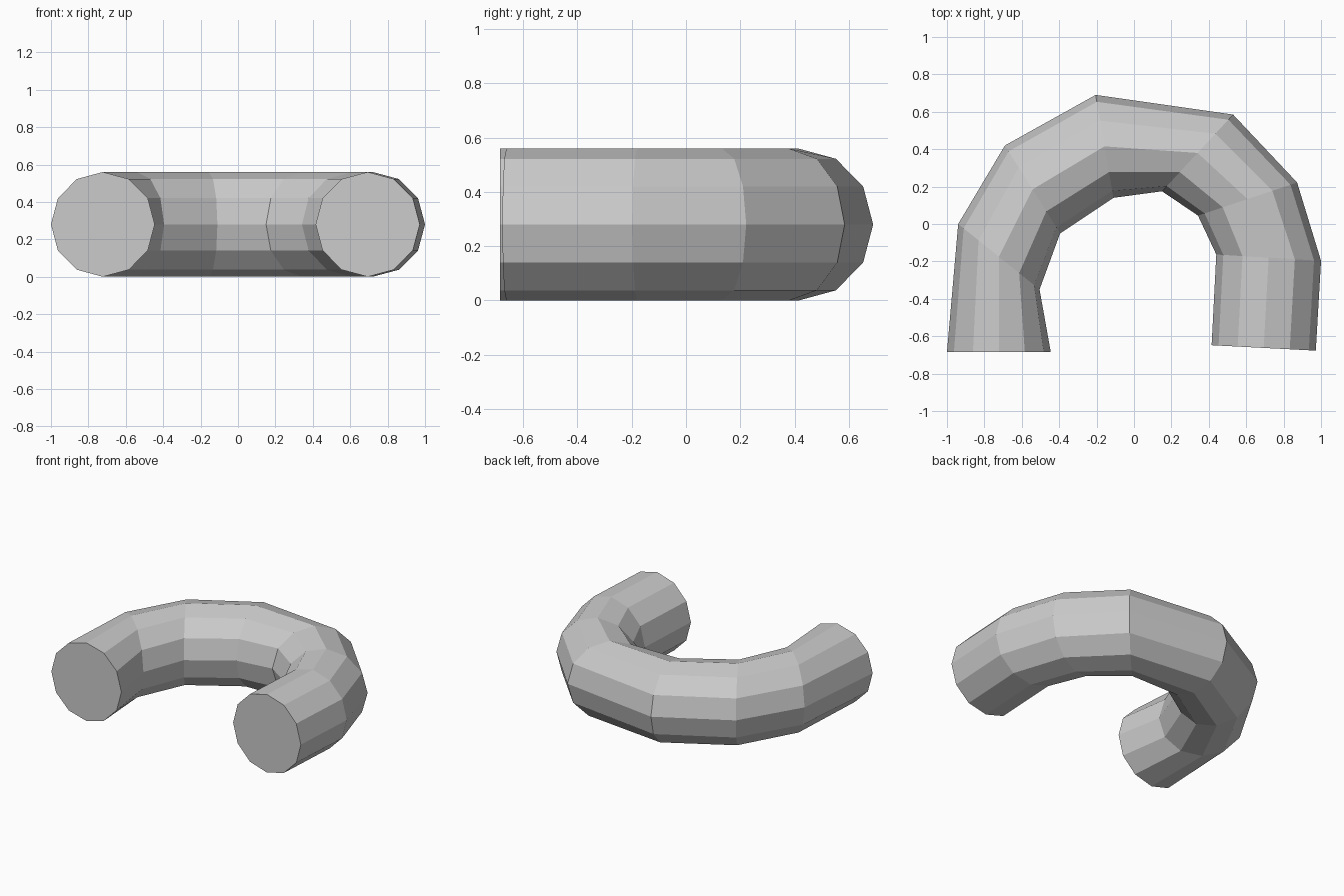
import bpy, bmesh, math
from mathutils import Vector

if "Cube" in bpy.data.objects:
    bpy.data.objects.remove(bpy.data.objects["Cube"])

SIDES, RADIUS = 12, 0.28

# Outer and inner edge of each cross-section along the bend (top view)
sections = [
    ((-1.0, -0.685), (-0.445, -0.685)),
    ((-0.94, 0.0), (-0.505, -0.35)),
    ((-0.69, 0.42), (-0.395, -0.05)),
    ((-0.205, 0.69), (-0.11, 0.14)),
    ((0.53, 0.585), (0.15, 0.175)),
    ((0.872, 0.222), (0.342, 0.045)),
    ((1.0, -0.197), (0.44, -0.163)),
    ((0.972, -0.677), (0.415, -0.648)),
]

bm = bmesh.new()


def add_ring(outer, inner):
    """Upright circular section whose diameter runs from outer to inner."""
    o, i = Vector(outer), Vector(inner)
    mid, half = (o + i) / 2, (o - i) / 2
    ring = []
    for k in range(SIDES):
        a = math.tau * k / SIDES
        p = mid + half * math.cos(a)
        ring.append(bm.verts.new((p.x, p.y, RADIUS + RADIUS * math.sin(a))))
    return ring


# Tube walls
rings = [add_ring(o, i) for o, i in sections]
for a, b in zip(rings, rings[1:]):
    for k in range(SIDES):
        n = (k + 1) % SIDES
        bm.faces.new((a[k], a[n], b[n], b[k]))

# End caps
bm.faces.new(rings[0])
bm.faces.new(rings[-1])
bmesh.ops.recalc_face_normals(bm, faces=bm.faces)

mesh = bpy.data.meshes.new("curved_tube")
bm.to_mesh(mesh)
bm.free()
bpy.context.collection.objects.link(bpy.data.objects.new("curved_tube", mesh))
